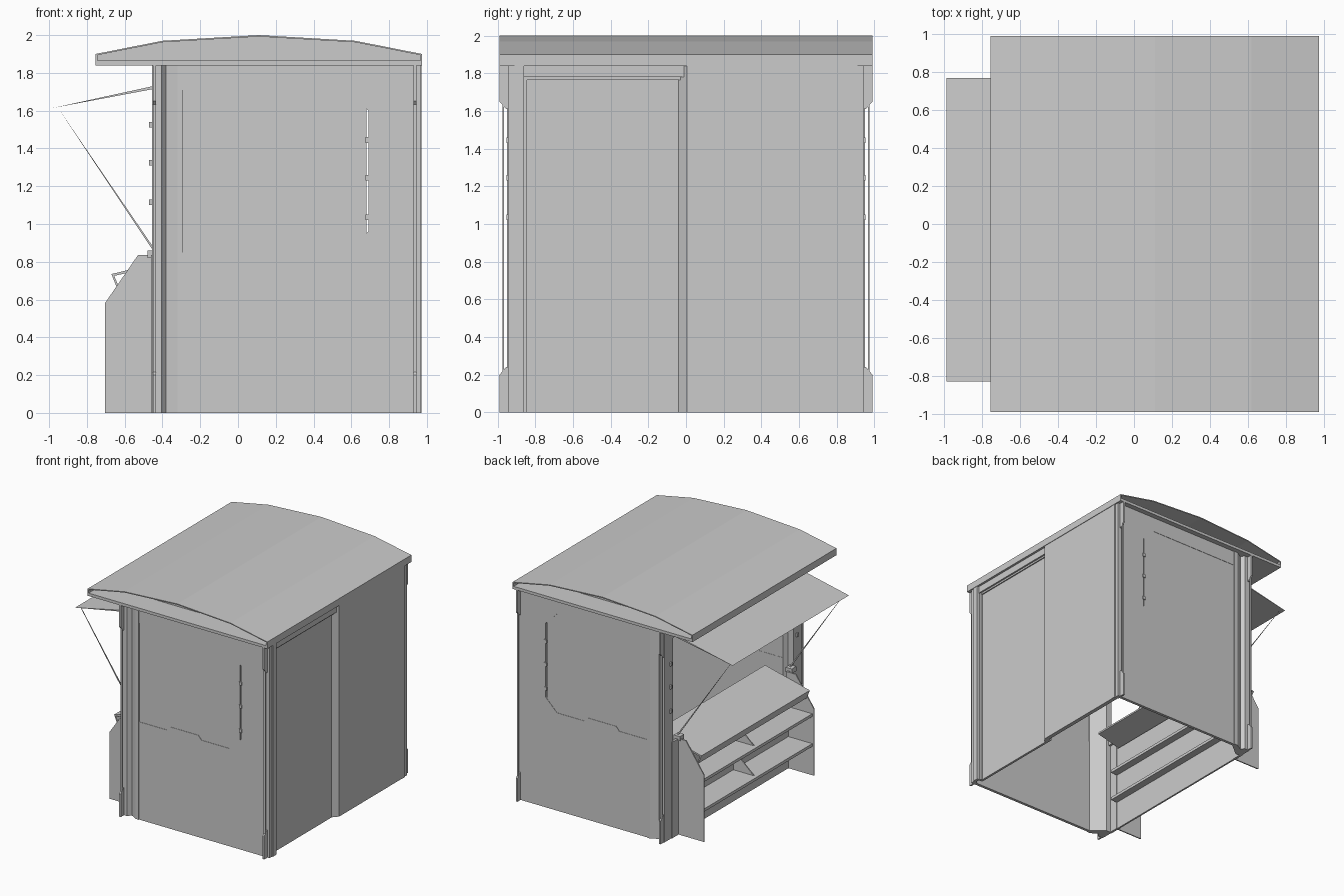
import bpy
import bmesh
from mathutils import Vector

cube = bpy.data.objects.get("Cube")
if cube:
    bpy.data.objects.remove(cube, do_unlink=True)

paint = bpy.data.materials.new("light_grey")
paint.use_nodes = True
GREY = (0.6, 0.6, 0.6, 1)
paint.diffuse_color = GREY
paint.node_tree.nodes["Principled BSDF"].inputs["Base Color"].default_value = GREY


def prism(name, points, axis, lo, hi):
    """Extrude a flat outline along an axis from lo to hi."""
    place = {"x": lambda a, b, h: (h, a, b),
             "y": lambda a, b, h: (a, h, b),
             "z": lambda a, b, h: (a, b, h)}[axis]
    bm = bmesh.new()
    face = bm.faces.new([bm.verts.new(place(a, b, lo)) for a, b in points])
    top = bmesh.ops.extrude_face_region(bm, geom=[face])["geom"]
    shift = Vector(place(0, 0, hi - lo))
    bmesh.ops.translate(bm, vec=shift, verts=[v for v in top if isinstance(v, bmesh.types.BMVert)])
    bmesh.ops.recalc_face_normals(bm, faces=bm.faces)
    mesh = bpy.data.meshes.new(name)
    bm.to_mesh(mesh)
    bm.free()
    mesh.materials.append(paint)
    obj = bpy.data.objects.new(name, mesh)
    bpy.context.collection.objects.link(obj)
    return obj


def box(name, x, y, z):
    return prism(name, [(x[0], y[0]), (x[1], y[0]), (x[1], y[1]), (x[0], y[1])], "z", *z)


def span(side, a, b):
    """Mirror a y interval to the chosen side."""
    return sorted((side * a, side * b))


EAVE = 1.84

# Roof: ceiling slab, curved sheet, edge boards and recessed gables
arc = [(-0.755, 1.9), (-0.4, 1.97), (0.11, 2.0), (0.62, 1.97), (0.975, 1.9)]
sheet = arc + [(x, z - 0.008) for x, z in reversed(arc)]
prism("roof_sheet", sheet, "y", -0.99, 0.99)
box("ceiling", (-0.755, 0.975), (-0.99, 0.99), (EAVE, 1.865))
for name, x in (("counter_eave", -0.755), ("door_eave", 0.965)):
    box(name, (x, x + 0.01), (-0.99, 0.99), (EAVE, 1.895))
gable = [(-0.75, EAVE + 0.01)] + [(x, z - 0.004) for x, z in arc] + [(0.97, EAVE + 0.01)]

# Window outline, open towards the counter side
window = [(-0.29, 1.71), (0.58, 1.71), (0.69, 1.6), (0.69, 0.96), (0.58, 0.85),
          (0.31, 0.85), (0.28, 0.885), (0.01, 0.885), (-0.02, 0.85), (-0.29, 0.85)]
wall = [(-0.29, 0), (0.93, 0), (0.93, EAVE), (-0.29, EAVE)] + window
shutter = [window[0], window[1], (0.68, 1.61), (0.68, 0.95)] + window[4:]

for side, label in ((-1, "front"), (1, "back")):
    prism(label + "_gable", gable, "y", *span(side, 0.77, 0.79))
    prism(label + "_wall", wall, "y", *span(side, 0.92, 0.945))
    prism(label + "_shutter", shutter, "y", *span(side, 0.922, 0.942))
    for z in (1.02, 1.23, 1.43):
        box(label + "_shutter_hinge", (0.675, 0.7), span(side, 0.94, 0.952), (z, z + 0.03))
        box(label + "_opening_hinge", (-0.47, -0.44), span(side, 0.86, 0.88), (z + 0.08, z + 0.11))

    # Folded corner post beside the counter
    post = [(-0.455, 0.83), (-0.455, 0.945), (-0.405, 0.945), (-0.38, 0.915),
            (-0.32, 0.95), (-0.29, 0.95), (-0.29, 0.92), (-0.4, 0.83)]
    prism(label + "_counter_post", [(x, side * y) for x, y in post], "z", 0, EAVE)

    # Corner post beside the door
    box(label + "_door_post", (0.93, 0.965), span(side, 0.91, 0.945), (0, EAVE))
    box(label + "_door_post_cover", (0.945, 0.972), span(side, 0.86, 0.91), (0, EAVE))

    # Slim vertical rails held by chamfered end plates
    for x in (-0.45, 0.93):
        foot = [(0.93, 0), (0.99, 0), (0.99, 0.2), (0.955, 0.24), (0.93, 0.24)]
        head = [(0.93, EAVE), (0.99, EAVE), (0.99, 1.65), (0.955, 1.61), (0.93, 1.61)]
        for part, outline in (("foot", foot), ("head", head)):
            prism(label + "_rail_" + part, [(side * y, z) for y, z in outline], "x", x, x + 0.015)
        box(label + "_rail", (x, x + 0.015), span(side, 0.966, 0.975), (0.2, 1.65))

# Door side: fixed half with a slanted edge, recessed sliding door and header
fixed = [(0.97, 0.005), (0.97, 0.91), (0.935, 0.91), (0.935, 0.02), (0.91, 0.02), (0.91, -0.04), (0.93, -0.04)]
prism("fixed_side_wall", fixed, "z", 0, EAVE)
box("sliding_door", (0.91, 0.93), (-0.86, -0.02), (0, 1.765))
box("door_header", (0.91, 0.955), (-0.87, 0.005), (1.78, EAVE))
box("door_jamb", (0.91, 0.945), (-0.87, -0.845), (0, EAVE))
box("door_track", (0.9, 0.94), (-0.86, 0.0), (1.765, 1.782))

# Counter side: header, low wall, cheeks, shelves and dividers
box("opening_header", (-0.45, -0.42), (-0.84, 0.84), (1.73, EAVE))
box("counter_back", (-0.46, -0.445), (-0.84, 0.84), (0, 0.76))
cheek = [(-0.44, 0), (-0.705, 0), (-0.705, 0.58), (-0.53, 0.835), (-0.44, 0.835)]
for side in (-1, 1):
    prism("counter_cheek", cheek, "y", *span(side, 0.75, 0.76))
    box("cheek_flange", (-0.46, -0.44), span(side, 0.75, 0.85), (0, 0.835))
for z in (0.25, 0.51):
    box("shelf", (-0.69, -0.38), (-0.75, 0.75), (z, z + 0.025))
    divider = [(-0.46, z), (-0.66, z + 0.02), (-0.46, z + 0.2)]
    prism("shelf_divider", divider, "y", -0.005, 0.005)

# Sloping counter top with a folded lip
top = [(-0.24, 0.84), (-0.67, 0.735), (-0.64, 0.66), (-0.63, 0.665), (-0.655, 0.725), (-0.24, 0.825)]
prism("counter_top", top, "y", -0.745, 0.745)

# Raised awning and its two tapered stays
prism("awning", [(-0.987, 1.613), (-0.44, 1.732), (-0.44, 1.716)], "y", -0.83, 0.77)
for y in (-0.8, 0.74):
    prism("awning_stay", [(-0.95, 1.61), (-0.44, 0.865), (-0.44, 0.845)], "y", y - 0.004, y + 0.004)
    box("stay_bracket", (-0.48, -0.42), (y - 0.03, y + 0.03), (0.82, 0.86))
